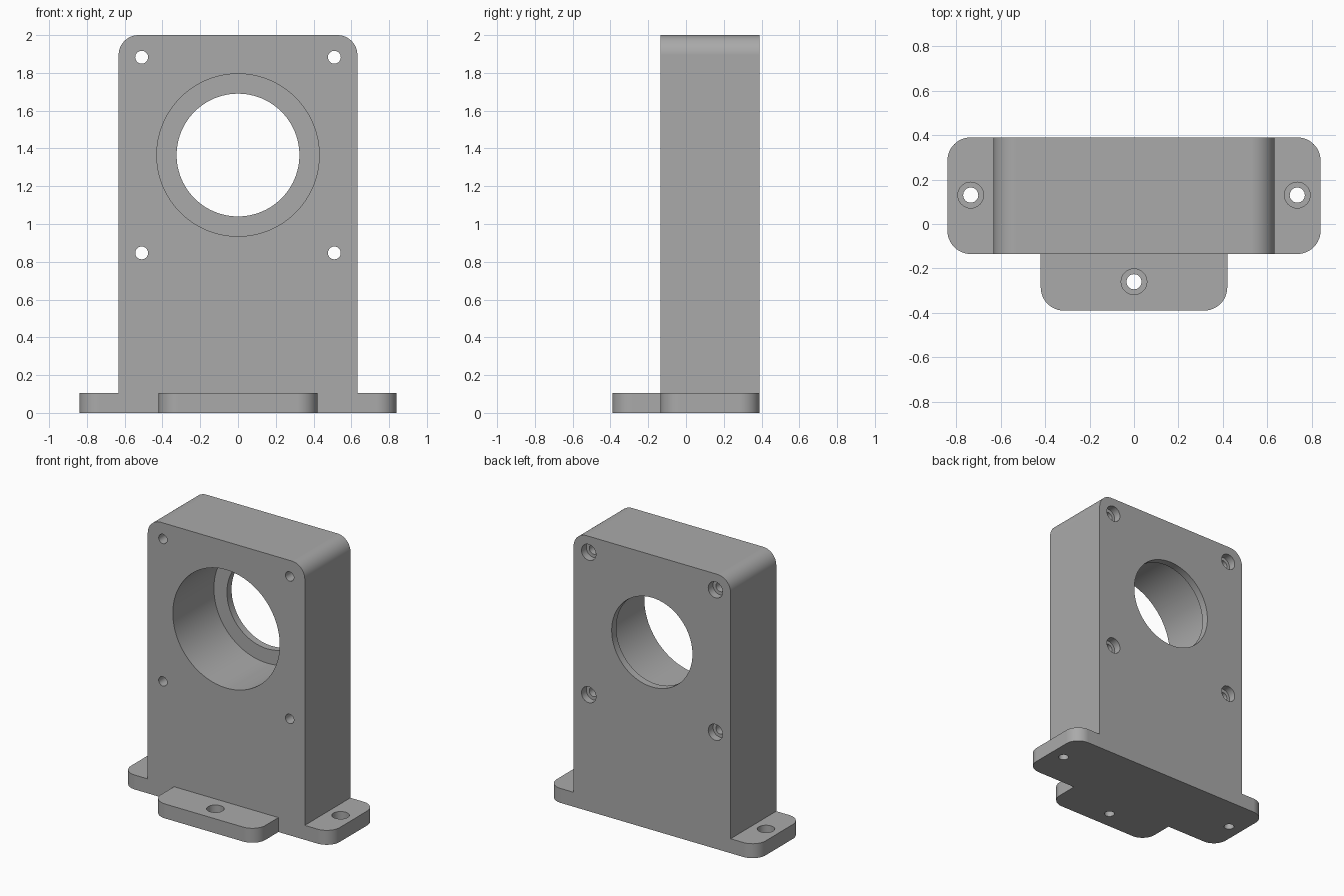
import bpy, bmesh
from math import pi, sin, cos
from mathutils import Vector, Matrix

if "Cube" in bpy.data.objects:
    bpy.data.objects.remove(bpy.data.objects["Cube"])

grey = bpy.data.materials.new("machined grey")
grey.use_nodes = True
grey.diffuse_color = (0.4, 0.4, 0.4, 1)
grey.node_tree.nodes["Principled BSDF"].inputs["Base Color"].default_value = grey.diffuse_color

HALF_W, FRONT, BACK, TOP = 0.632, -0.135, 0.39, 2.0
FOOT_W, TAB_W, TAB_FRONT, FOOT_H = 0.84, 0.42, -0.39, 0.105
RADIUS = 0.105
BORE_Z = 1.365
FACE_Y = Matrix.Rotation(pi / 2, 4, "X")  # local xy -> world xz, local z -> -y


def make_object(name, bm, matrix):
    bmesh.ops.transform(bm, matrix=matrix, verts=bm.verts)
    bmesh.ops.recalc_face_normals(bm, faces=bm.faces)
    mesh = bpy.data.meshes.new(name)
    bm.to_mesh(mesh)
    bm.free()
    mesh.materials.append(grey)
    obj = bpy.data.objects.new(name, mesh)
    bpy.context.collection.objects.link(obj)
    return obj


def rounded_outline(corners, steps=12):
    """Corners are (x, y, radius); zero radius stays sharp."""
    out = []
    for i, (x, y, r) in enumerate(corners):
        p = Vector((x, y))
        if r == 0:
            out.append(p)
            continue
        a = (Vector(corners[i - 1][:2]) - p).normalized()
        b = (Vector(corners[(i + 1) % len(corners)][:2]) - p).normalized()
        centre = p + (a + b) * r
        for k in range(steps + 1):
            t = k / steps * pi / 2
            out.append(centre - b * r * cos(t) - a * r * sin(t))
    return out


def slab(name, corners, low, high, matrix=Matrix()):
    bm = bmesh.new()
    face = bm.faces.new([bm.verts.new((p.x, p.y, low)) for p in rounded_outline(corners)])
    ext = bmesh.ops.extrude_face_region(bm, geom=[face])["geom"]
    bmesh.ops.translate(bm, vec=(0, 0, high - low),
                        verts=[v for v in ext if isinstance(v, bmesh.types.BMVert)])
    return make_object(name, bm, matrix)


def stepped_cutter(name, profile, matrix, sides):
    """Solid of revolution about local z from (radius, height) pairs."""
    bm = bmesh.new()
    rings = [[bm.verts.new((r * cos(2 * pi * k / sides), r * sin(2 * pi * k / sides), z))
              for k in range(sides)] for r, z in profile]
    for lower, upper in zip(rings, rings[1:]):
        for k in range(sides):
            n = (k + 1) % sides
            bm.faces.new((lower[k], lower[n], upper[n], upper[k]))
    bm.faces.new(rings[0])
    bm.faces.new(rings[-1])
    return make_object(name, bm, matrix)


def combine(target, tool, operation):
    mod = target.modifiers.new(tool.name, "BOOLEAN")
    mod.operation, mod.solver, mod.object = operation, "EXACT", tool
    bpy.context.view_layer.objects.active = target
    bpy.ops.object.modifier_apply(modifier=mod.name)
    bpy.data.objects.remove(tool)


# Upright block with rounded top corners
housing = slab("bearing_housing",
               [(-HALF_W, 0, 0), (HALF_W, 0, 0), (HALF_W, TOP, RADIUS), (-HALF_W, TOP, RADIUS)],
               -BACK, -FRONT, FACE_Y)

# T-shaped mounting foot
foot = slab("mounting_foot",
            [(-FOOT_W, BACK, RADIUS), (-FOOT_W, FRONT, RADIUS), (-TAB_W, FRONT, 0),
             (-TAB_W, TAB_FRONT, RADIUS), (TAB_W, TAB_FRONT, RADIUS), (TAB_W, FRONT, 0),
             (FOOT_W, FRONT, RADIUS), (FOOT_W, BACK, RADIUS)], 0, FOOT_H)
combine(housing, foot, "UNION")

# Main bore with a retaining lip at the back
combine(housing, stepped_cutter(
    "bore_cutter", [(0.325, -BACK - 0.1), (0.325, 0.053 - BACK), (0.43, 0.053 - BACK), (0.43, 0.3)],
    Matrix.Translation((0, 0, BORE_Z)) @ FACE_Y, 96), "DIFFERENCE")

# Four screw holes, counterbored from the back
for x in (-0.51, 0.51):
    for dz in (-0.518, 0.518):
        combine(housing, stepped_cutter(
            "screw_cutter", [(0.058, -BACK - 0.1), (0.058, 0.055 - BACK), (0.034, 0.055 - BACK), (0.034, 0.3)],
            Matrix.Translation((x, 0, BORE_Z + dz)) @ FACE_Y, 32), "DIFFERENCE")

# Foot bolt holes, counterbored from above
for x, y in ((-0.735, 0.13), (0.735, 0.13), (0, -0.26)):
    combine(housing, stepped_cutter(
        "bolt_cutter", [(0.034, -0.1), (0.034, 0.05), (0.058, 0.05), (0.058, 0.2)],
        Matrix.Translation((x, y, 0)), 32), "DIFFERENCE")

# Smooth curved walls, crisp edges
bpy.ops.object.select_all(action="DESELECT")
housing.select_set(True)
bpy.context.view_layer.objects.active = housing
bpy.ops.object.shade_smooth_by_angle()
weighted = housing.modifiers.new("even shading", "WEIGHTED_NORMAL")
weighted.keep_sharp = True
